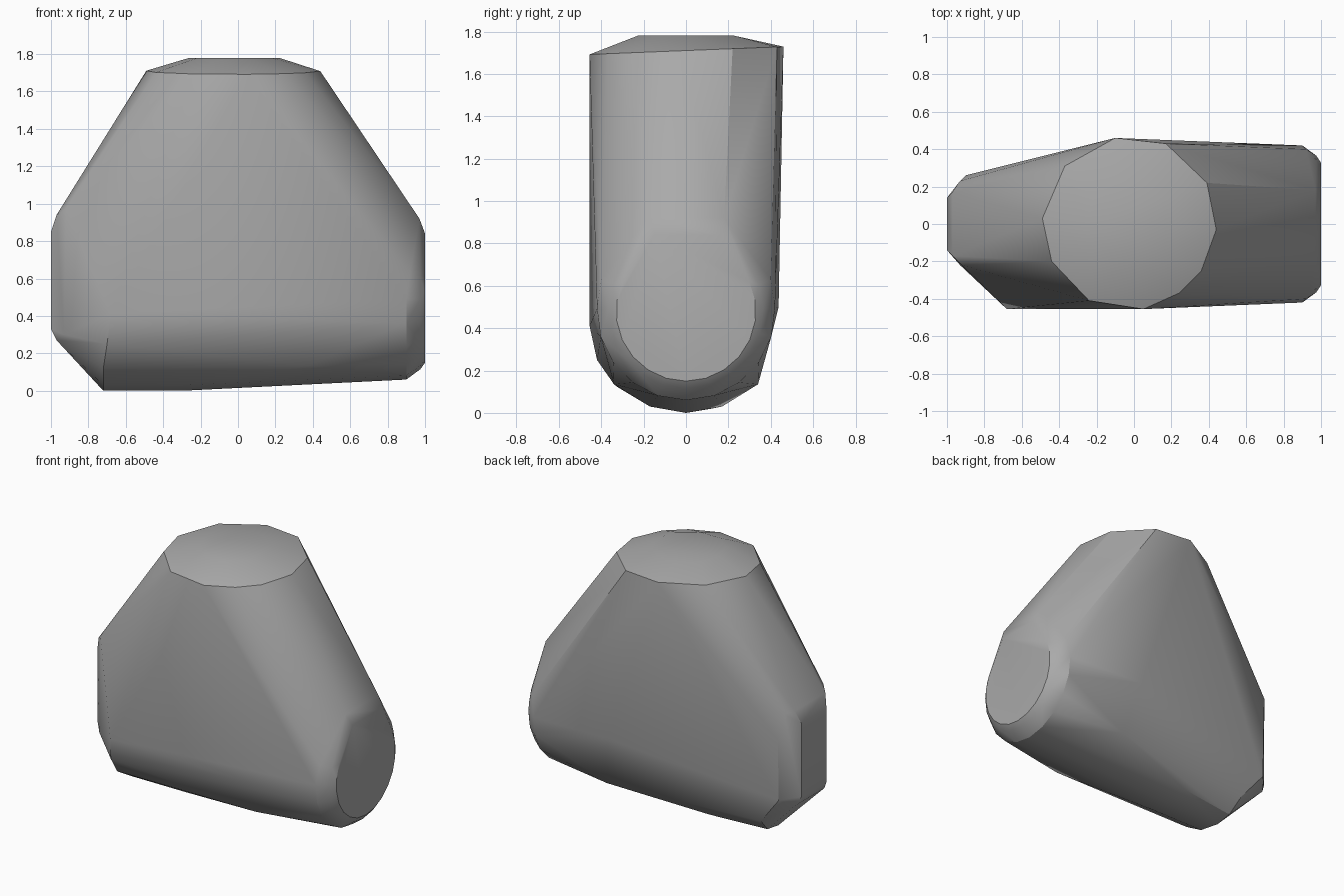
import bpy
import bmesh
from math import cos, sin, radians
from mathutils import Vector

cube = bpy.data.objects.get("Cube")
if cube:
    bpy.data.objects.remove(cube, do_unlink=True)


def plain_material(name, colour):
    material = bpy.data.materials.new(name)
    material.use_nodes = True
    material.diffuse_color = colour
    shader = material.node_tree.nodes["Principled BSDF"]
    shader.inputs["Base Color"].default_value = colour
    return material


def end_ring(x, radius, centre_z, start, stop, count):
    """Arc of points in a plane facing along x, angles measured from +y."""
    step = (stop - start) / (count - 1)
    angles = [radians(start + step * i) for i in range(count)]
    return [(x, radius * cos(a), centre_z + radius * sin(a)) for a in angles]


def both_sides(x, y, z):
    return [(x, y, z), (x, -y, z)]


def hull_object(name, points, material):
    bm = bmesh.new()
    for point in points:
        bm.verts.new(Vector(point))
    hull = bmesh.ops.convex_hull(bm, input=bm.verts[:])
    spare = {v for v in hull["geom_interior"] + hull["geom_unused"]
             if isinstance(v, bmesh.types.BMVert)}
    bmesh.ops.delete(bm, geom=list(spare), context="VERTS")
    bmesh.ops.dissolve_limit(bm, angle_limit=radians(1),
                             verts=bm.verts[:], edges=bm.edges[:])
    bmesh.ops.recalc_face_normals(bm, faces=bm.faces[:])
    mesh = bpy.data.meshes.new(name)
    bm.to_mesh(mesh)
    bm.free()
    mesh.materials.append(material)
    obj = bpy.data.objects.new(name, mesh)
    bpy.context.collection.objects.link(obj)
    bpy.ops.object.select_all(action="DESELECT")
    obj.select_set(True)
    bpy.context.view_layer.objects.active = obj
    bpy.ops.object.shade_smooth_by_angle(angle=radians(30))
    return obj


# Irregular rim of the top, slightly higher at the back
rim_outline = [(-.1, .46), (.17, .43), (.39, .22), (.44, -.03), (.36, -.25),
               (.24, -.37), (.05, -.455), (-.24, -.41), (-.44, -.2),
               (-.49, .03), (-.37, .31)]
points = [(x, y, 1.71 + .04 * y) for x, y in rim_outline]

# Flat crown
crown = [radians(36 * i) for i in range(10)]
points += [(-.02 + .24 * cos(a), .24 * sin(a), 1.78) for a in crown]

# Rounded left end: cap, bevel and upper shoulder
points += end_ring(1, .33, .48, -205, 25, 15)
points += end_ring(.975, .365, .48, -200, 20, 13)
points += end_ring(.9, .42, .48, -200, 20, 13)
points += both_sides(1, .15, .84)
points += both_sides(.97, .18, .92)
points += both_sides(.92, .4, .63)

# Narrow right end: cap, shoulders and lower corners
for z in (.33, .85):
    points += both_sides(-1, .14, z)
points += both_sides(-.97, .16, .27)
points += both_sides(-.97, .17, .94)
points += [(-.92, -.22, .97), (-.93, -.22, .3),
           (-.93, .23, .93), (-.9, .26, .75), (-.9, .25, .32)]

# Front lower corner and curved belly
points += [(-.68, -.455, .41), (-.7, -.42, .25), (-.72, -.32, .12),
           (-.72, -.17, .03), (-.74, .22, .12), (-.72, .12, .02)]
points += [(-.72, 0, 0), (-.3, 0, 0)]
points += both_sides(-.3, .17, .03)
points += both_sides(.38, .34, .135)

# Bulge of the back
points += [(.3, .437, .5)]

stone_grey = plain_material("stone_grey", (.4, .4, .4, 1))
hull_object("rounded_stone", points, stone_grey)
